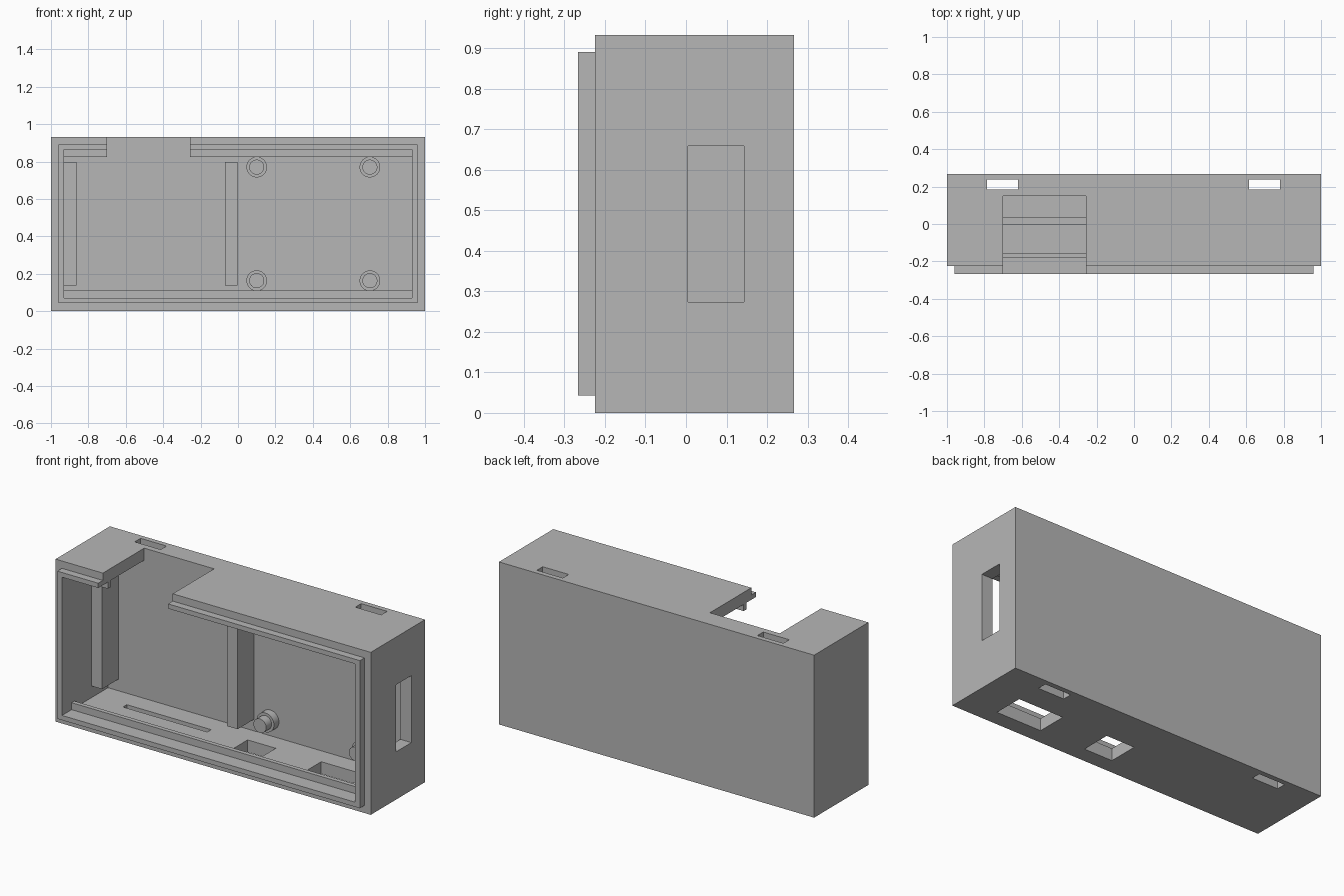
import bpy
import bmesh
import math
from mathutils import Matrix, Vector

cube = bpy.data.objects.get("Cube")
if cube:
    bpy.data.objects.remove(cube, do_unlink=True)

# One plain grey for the whole enclosure
grey = bpy.data.materials.new("plain grey")
grey.use_nodes = True
colour = (0.47, 0.47, 0.47, 1)
grey.diffuse_color = colour
grey.node_tree.nodes["Principled BSDF"].inputs["Base Color"].default_value = colour


def add_object(name, bm):
    mesh = bpy.data.meshes.new(name)
    bm.to_mesh(mesh)
    bm.free()
    mesh.materials.append(grey)
    obj = bpy.data.objects.new(name, mesh)
    bpy.context.collection.objects.link(obj)
    return obj


def box(name, x, y, z):
    """Box from (min, max) pairs on each axis."""
    bm = bmesh.new()
    bmesh.ops.create_cube(bm, size=1)
    for v in bm.verts:
        v.co = Vector(r[0] if c < 0 else r[1] for c, r in zip(v.co, (x, y, z)))
    return add_object(name, bm)


def combine(target, tool, operation):
    """Apply an exact boolean and discard the tool."""
    tool.hide_render = True
    mod = target.modifiers.new("cut", 'BOOLEAN')
    mod.operation, mod.solver, mod.object = operation, 'EXACT', tool
    bpy.context.view_layer.update()
    graph = bpy.context.evaluated_depsgraph_get()
    mesh = bpy.data.meshes.new_from_object(target.evaluated_get(graph))
    target.modifiers.clear()
    target.data = mesh
    bpy.data.objects.remove(tool, do_unlink=True)


H = 0.932           # overall height
FRONT, BACK = -0.225, 0.267
LIP = -0.267        # front of the lip
INNER = 0.15        # inner face of the thick back wall
FLOOR, CEIL = 0.07, 0.863
NOTCH = (-0.70, -0.257)

# Main shell with a thin raised lip round the open front
shell = box("shell", (-1, 1), (FRONT, BACK), (0, H))
combine(shell, box("lip", (-0.96, 0.96), (LIP, -0.1), (0.043, 0.89)), 'UNION')

# Openings cut from the shell
cuts = [
    ("cavity", (-0.93, 0.93), (-0.4, INNER), (FLOOR, CEIL)),
    ("top_notch", NOTCH, (-0.4, INNER), (0.75, 1.1)),
    ("right_strap_slot", (-0.785, -0.62), (0.185, 0.238), (-0.1, 1.1)),
    ("left_strap_slot", (0.615, 0.78), (0.185, 0.238), (-0.1, 1.1)),
    ("side_window", (0.9, 1.1), (0.005, 0.143), (0.274, 0.658)),
    ("large_floor_port", (0.50, 0.785), (-0.133, 0.04), (-0.1, 0.1)),
    ("small_floor_port", (0.033, 0.212), (-0.133, 0.04), (-0.1, 0.1)),
    ("floor_groove", (-0.73, -0.195), (0, 0.035), (0.035, 0.1)),
]
for cut in cuts:
    combine(shell, box(*cut), 'DIFFERENCE')

# Retaining rails along floor and ceiling, the upper one broken by the notch
RAIL = (-0.18, -0.155)
box("bottom_rail", (-0.93, 0.93), RAIL, (FLOOR, 0.11))
box("top_rail_right", (-0.93, NOTCH[0]), RAIL, (0.825, CEIL))
box("top_rail_left", (NOTCH[1], 0.93), RAIL, (0.825, CEIL))

# Upright bars on the back wall
box("side_bar", (-0.93, -0.863), (0, INNER), (0.137, 0.797))
box("divider_bar", (-0.07, -0.003), (0, INNER), (0.137, 0.797))


def standoff(x, z):
    """Round shoulder with a thinner pin, facing forward."""
    bm = bmesh.new()
    for radius, tip in ((0.055, 0.105), (0.04, 0.055)):
        place = Matrix.Translation((x, (tip + INNER) / 2, z))
        bmesh.ops.create_cone(
            bm, cap_ends=True, segments=40, radius1=radius, radius2=radius,
            depth=INNER - tip,
            matrix=place @ Matrix.Rotation(math.pi / 2, 4, 'X'))
    obj = add_object("standoff", bm)
    bpy.ops.object.select_all(action='DESELECT')
    obj.select_set(True)
    bpy.context.view_layer.objects.active = obj
    bpy.ops.object.shade_smooth_by_angle(angle=math.radians(30))


for x in (0.1, 0.705):
    for z in (0.163, 0.77):
        standoff(x, z)
